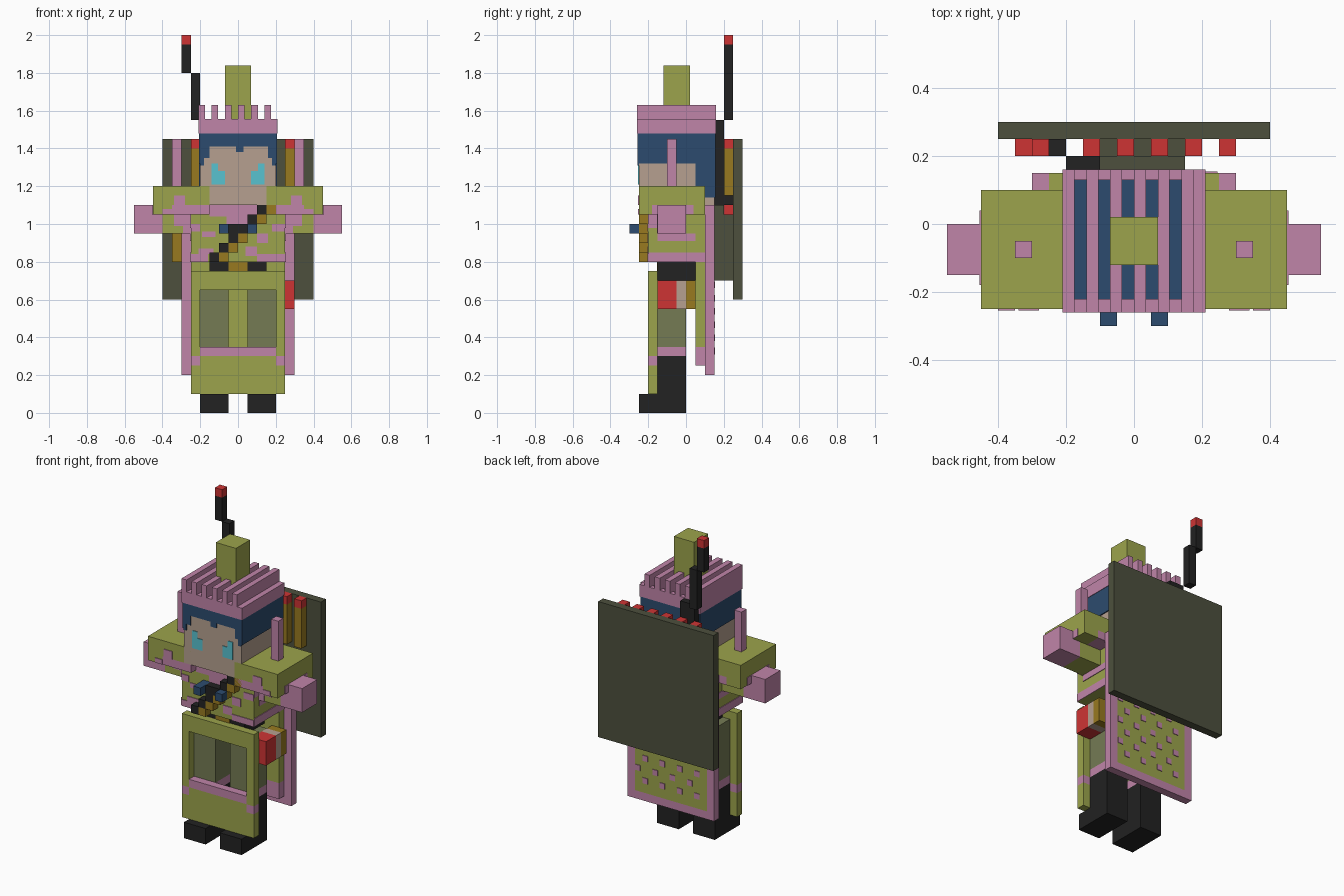
import bpy, bmesh

COLOURS = {  # sRGB 0-255, converted to linear below
    "olive_green": (156, 164, 76), "pink": (192, 133, 169), "dark_olive": (77, 80, 61),
    "black": (34, 34, 34), "navy": (44, 75, 110), "skin": (182, 160, 144),
    "red": (206, 52, 52), "brass": (152, 122, 32), "cyan": (88, 194, 208),
    "grey_olive": (117, 123, 84),
}


def linear(v):
    v /= 255
    return v / 12.92 if v <= 0.04045 else ((v + 0.055) / 1.055) ** 2.4


MATS = {}
for n, c in COLOURS.items():
    MATS[n] = bpy.data.materials.new(n)
    MATS[n].diffuse_color = (*[linear(v) for v in c], 1)


def part(name, colour, *boxes, mirror=False):
    """One object made of boxes (x0, x1, y0, y1, z0, z1)."""
    boxes = list(boxes)
    if mirror:
        boxes += [(-b[1], -b[0], *b[2:]) for b in boxes]
    bm = bmesh.new()
    for b in boxes:
        vs = bmesh.ops.create_cube(bm, size=1)["verts"]
        for v in vs:
            for i in range(3):
                lo, hi = b[2 * i], b[2 * i + 1]
                v.co[i] = (lo + hi) / 2 + v.co[i] * (hi - lo)
    me = bpy.data.meshes.new(name)
    bm.to_mesh(me)
    bm.free()
    me.materials.append(MATS[colour])
    ob = bpy.data.objects.new(name, me)
    bpy.context.collection.objects.link(ob)
    return ob


T = 0.004  # thickness of painted plates

# Legs and boots
part("boots", "black", (.05, .2, -.15, 0, 0, .3), (.05, .2, -.25, -.15, 0, .1), mirror=True)
part("boot_cuffs", "pink", (.05, .2, -.15, 0, .3, .35), mirror=True)
part("trousers", "grey_olive", (.05, .2, -.15, 0, .35, .7), mirror=True)

# Front skirt: a frame with a pink band under the opening
F = (-.2, -.15)
part("front_skirt", "olive_green", (-.25, .25, *F, .1, .25), (-.2, .2, *F, .25, .3),
     (-.25, -.2, *F, .3, .65), (.2, .25, *F, .3, .65), (-.25, .25, *F, .65, .75))
part("front_skirt_band", "pink", (-.2, .2, *F, .3, .35))
part("front_skirt_corners", "pink", (.2, .25, *F, .25, .3), mirror=True)

# Back skirt
part("back_skirt", "olive_green", (-.25, .25, .05, .1, .35, .8))
part("back_skirt_hem", "pink", (-.25, .25, .05, .1, .25, .35))

# Belt and buckle
part("belt", "black", (-.15, .15, -.15, .05, .7, .8))
part("buckle", "brass", (-.05, .05, -.15 - T, -.15, .75, .8))

# Hip pouch
for n, c, y0, y1 in (("front", "red", -.15, -.05), ("strip", "skin", -.05, 0), ("back", "brass", 0, .05)):
    part("pouch_" + n, c, (.2, .3, y0, y1, .55, .7))

# Torso with pink patches
part("torso", "olive_green", (-.25, .25, -.2, .1, .8, 1.1))
part("torso_front_patches", "pink",
     *[(a, b, -.2 - T, -.2, c, d) for a, b, c, d in (
         (-.25, -.16, .8, .84), (-.21, -.13, .84, .87), (.1, .25, .8, .84), (.04, .1, .83, .88),
         (.1, .16, .9, .95), (-.19, -.12, .93, .96), (-.15, .1, 1.04, 1.1),
         (-.06, .05, 1.0, 1.04), (.18, .25, .96, 1.0), (-.25, -.2, .96, 1.0))])
part("torso_side_patches", "pink",
     *[(.25, .25 + T, a, b, c, d) for a, b, c, d in (
         (-.2, .1, .8, .85), (-.15, .05, .91, .95), (-.2, -.15, .98, 1.05))], mirror=True)

# Bandolier: stepped diagonal with two knobs
part("bandolier_strap", "black", (-.05, 0, -.25, -.2, .95, 1),
     *[(-.15 + .05 * k, -.1 + .05 * k, -.25, -.2, .8 + .05 * k, .85 + .05 * k) for k in range(6)])
part("bandolier_rounds", "brass",
     *[(-.1 + .05 * k, -.05 + .05 * k, -.25, -.2, .8 + .05 * k, .85 + .05 * k) for k in range(6)])
part("chest_knobs", "navy", (.05, .1, -.3, -.25, .95, 1), (-.1, -.05, -.3, -.2, .95, 1))

# Arms, hands, shoulder pads and shoulder spikes
part("arms", "olive_green", (.25, .4, -.15, 0, .95, 1.05), mirror=True)
part("arm_patches", "pink",
     (.25, .29, -.15 - T, -.15, .95, 1.05), (.29, .34, -.15 - T, -.15, .99, 1.05), mirror=True)
part("hands", "pink", (.4, .55, -.15, 0, .95, 1.1), mirror=True)
part("shoulder_pads", "olive_green", (.15, .45, -.25, .1, 1.1, 1.2),
     (.35, .45, -.25, .1, 1.05, 1.1), mirror=True)
part("shoulder_trim", "pink", (.15, .35, -.25, .1, 1.05, 1.1),
     (.28, .34, -.25 - T, -.25, 1.1, 1.15), (.35, .4, -.25 - T, -.25, 1.05, 1.08),
     (.45, .45 + T, -.18, .04, 1.05, 1.1), mirror=True)
part("shoulder_spikes", "pink", (.3, .35, -.1, -.05, 1.2, 1.45), mirror=True)

# Head, hair and face
part("head", "skin", (-.2, .2, -.25, .15, 1.1, 1.48))
H = .207
part("hair", "navy", (-H, H, .05, .157, 1.14, 1.32),
     (-H, -.2, -.257, .05, 1.32, 1.49), (.2, H, -.257, .05, 1.32, 1.49),
     (-H, H, .05, .157, 1.32, 1.49), (-.2, .2, -.256, -.25, 1.41, 1.49),
     (-.2, -.15, -.256, -.25, 1.35, 1.41), (.16, .2, -.256, -.25, 1.35, 1.41),
     (-.2, -.18, -.256, -.25, 1.31, 1.35), (.18, .2, -.256, -.25, 1.31, 1.35),
     (-.01, .03, -.256, -.25, 1.38, 1.41), (-.2, .2, -.25, .05, 1.48, 1.49))
part("eyes", "cyan", (.07, .14, -.25 - T, -.25, 1.21, 1.28),
     (.105, .14, -.25 - T, -.25, 1.28, 1.32), mirror=True)

# Hat: open rim crossed by ridges, with a top post
part("hat_rim", "pink", (-.21, .21, -.26, -.22, 1.48, 1.555), (-.21, .21, .13, .16, 1.48, 1.555),
     (.175, .21, -.22, .13, 1.48, 1.555))
part("hat_ridges", "pink",
     *[(-.21 + .07 * k, -.175 + .07 * k, -.26, .16, 1.48, 1.63) for k in range(6)])
part("hat_post", "olive_green", (-.07, .07, -.12, .02, 1.49, 1.84))

# Cape: pink border, green field and pink dots on the back
part("cape", "olive_green", (-.25, .25, .1, .15, .25, 1.1))
part("cape_border", "pink", (-.3, .3, .1, .15, .2, .25),
     (-.3, -.25, .1, .15, .25, 1.1), (.25, .3, .1, .15, .25, 1.1))
part("cape_front_lining", "pink", (-.25, .25, .1 - T, .1, .25, .8))
dots = []
for row in range(6):
    for col in range(4):
        x = -.2 + .12 * col + (.05 if row % 2 else 0)
        z = .31 + .07 * row
        dots.append((x, x + .035, .15, .15 + T, z, z + .035))
part("cape_dots", "pink", *dots)

# Backpack, back board and cartridges
part("backpack", "dark_olive", (-.1, .15, .15, .2, .7, 1.1), (-.1, .15, .2, .25, .7, 1.05))
part("back_board", "dark_olive", (-.4, .4, .25, .3, .6, 1.45))
xs = [-.25 + .1 * k for k in range(6)]
part("cartridge_bodies", "brass", (-.35, -.3, .2, .25, .8, 1.05),
     *[(x, x + .05, .2, .25, 1.15, 1.4) for x in xs])
part("cartridge_tips", "red", (-.35, -.3, .2, .25, 1.05, 1.1),
     *[(x, x + .05, .2, .25, 1.4, 1.45) for x in xs])

# Stepped antenna with a red tip
part("antenna", "black", (-.2, -.1, .15, .2, 1.1, 1.55), (-.15, -.1, .2, .25, 1.1, 1.15),
     (-.25, -.2, .2, .25, 1.55, 1.8), (-.3, -.25, .2, .25, 1.8, 1.95))
part("antenna_tip", "red", (-.3, -.25, .2, .25, 1.95, 2))
